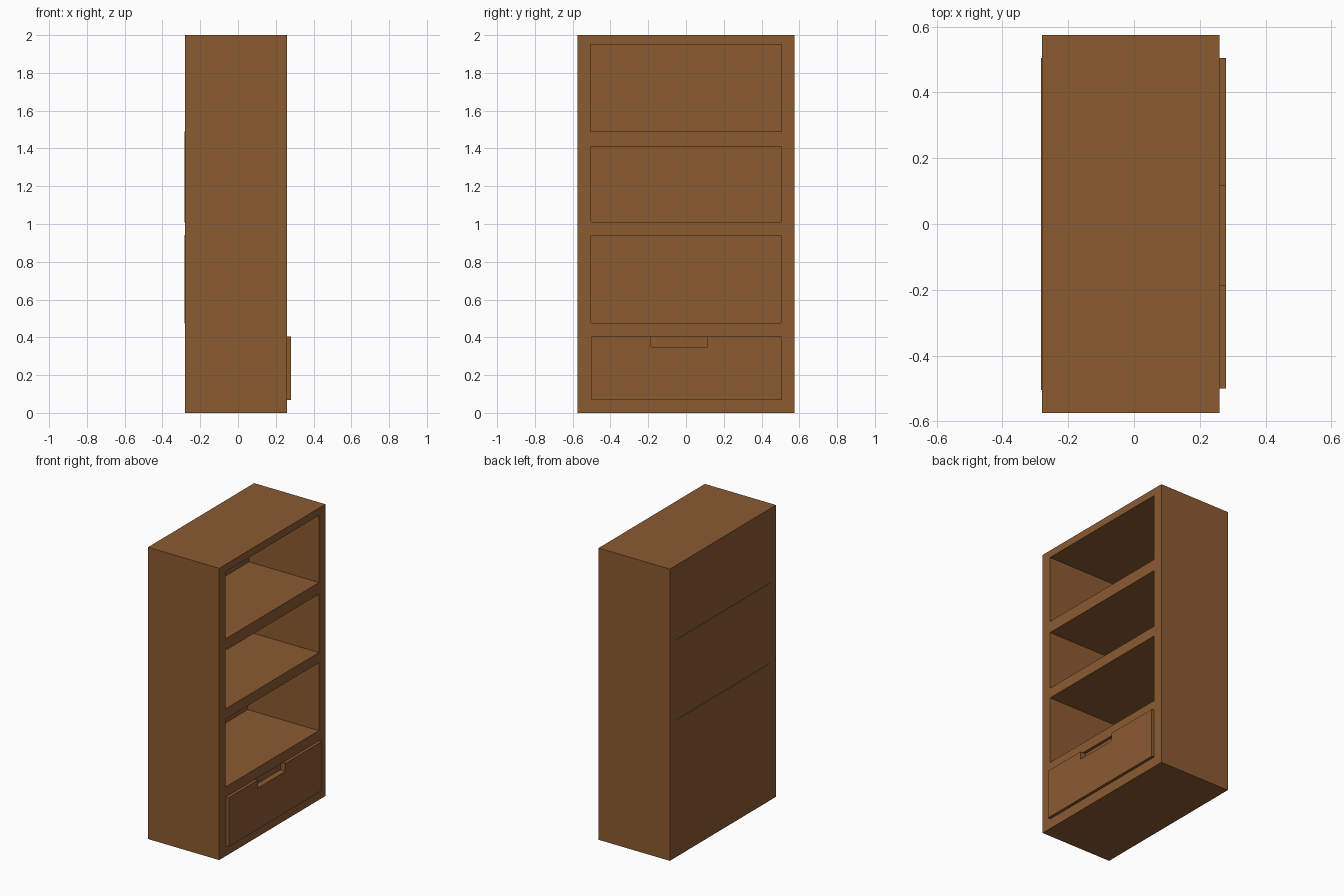
import bpy
import bmesh

if "Cube" in bpy.data.objects:
    bpy.data.objects.remove(bpy.data.objects["Cube"])

wood = bpy.data.materials.new("brown_wood")
wood.diffuse_color = (0.26, 0.105, 0.031, 1)
wood.use_nodes = True
wood.node_tree.nodes["Principled BSDF"].inputs["Base Color"].default_value = wood.diffuse_color


def box(name, lo, hi):
    """Axis-aligned box between two corners."""
    bpy.ops.mesh.primitive_cube_add(size=1)
    ob = bpy.context.object
    ob.name = name
    for v in ob.data.vertices:
        for i in range(3):
            v.co[i] = hi[i] if v.co[i] > 0 else lo[i]
    ob.data.materials.append(wood)
    return ob


# Carcass: solid block, open towards +x
X0, X1, W = -0.28, 0.26, 0.505
carcass = box("cabinet_carcass", (X0, -0.575, 0), (X1, 0.575, 2))

# Cuts: blind top shelf, two shelves open to the back panels, finger pocket
cuts = [
    (-0.27, -W, W, 1.49, 1.95),
    (-0.35, -W + 0.001, W - 0.001, 1.01, 1.41),
    (-0.35, -W + 0.001, W - 0.001, 0.475, 0.94),
    (0.24, -0.185, 0.115, 0.35, 0.405),
]
for depth, y0, y1, z0, z1 in cuts:
    cutter = box("cutter", (depth, y0, z0), (0.35, y1, z1))
    cutter.hide_render = True
    mod = carcass.modifiers.new("opening", "BOOLEAN")
    mod.operation = "DIFFERENCE"
    mod.solver = "EXACT"
    mod.object = cutter
    bpy.context.view_layer.objects.active = carcass
    bpy.ops.object.modifier_apply(modifier=mod.name)
    bpy.data.objects.remove(cutter, do_unlink=True)

# Thin back panels, slightly proud of the rear face
for name, z0, z1 in (("upper_back_panel", 1.01, 1.49), ("lower_back_panel", 0.475, 0.94)):
    box(name, (-0.283, -W, z0 - 0.001), (-0.279, W, z1 + 0.001))

# Drawer front: notched profile extruded along x
profile = [(-0.5, 0.068), (0.505, 0.068), (0.505, 0.405), (0.115, 0.405),
           (0.115, 0.35), (-0.185, 0.35), (-0.185, 0.405), (-0.5, 0.405)]
bm = bmesh.new()
face = bm.faces.new([bm.verts.new((X1, y, z)) for y, z in profile])
ext = bmesh.ops.extrude_face_region(bm, geom=[face], use_keep_orig=True)
verts = [g for g in ext["geom"] if isinstance(g, bmesh.types.BMVert)]
bmesh.ops.translate(bm, verts=verts, vec=(0.02, 0, 0))
bmesh.ops.recalc_face_normals(bm, faces=bm.faces)
mesh = bpy.data.meshes.new("drawer_front")
bm.to_mesh(mesh)
bm.free()
mesh.materials.append(wood)
bpy.context.collection.objects.link(bpy.data.objects.new("drawer_front", mesh))
